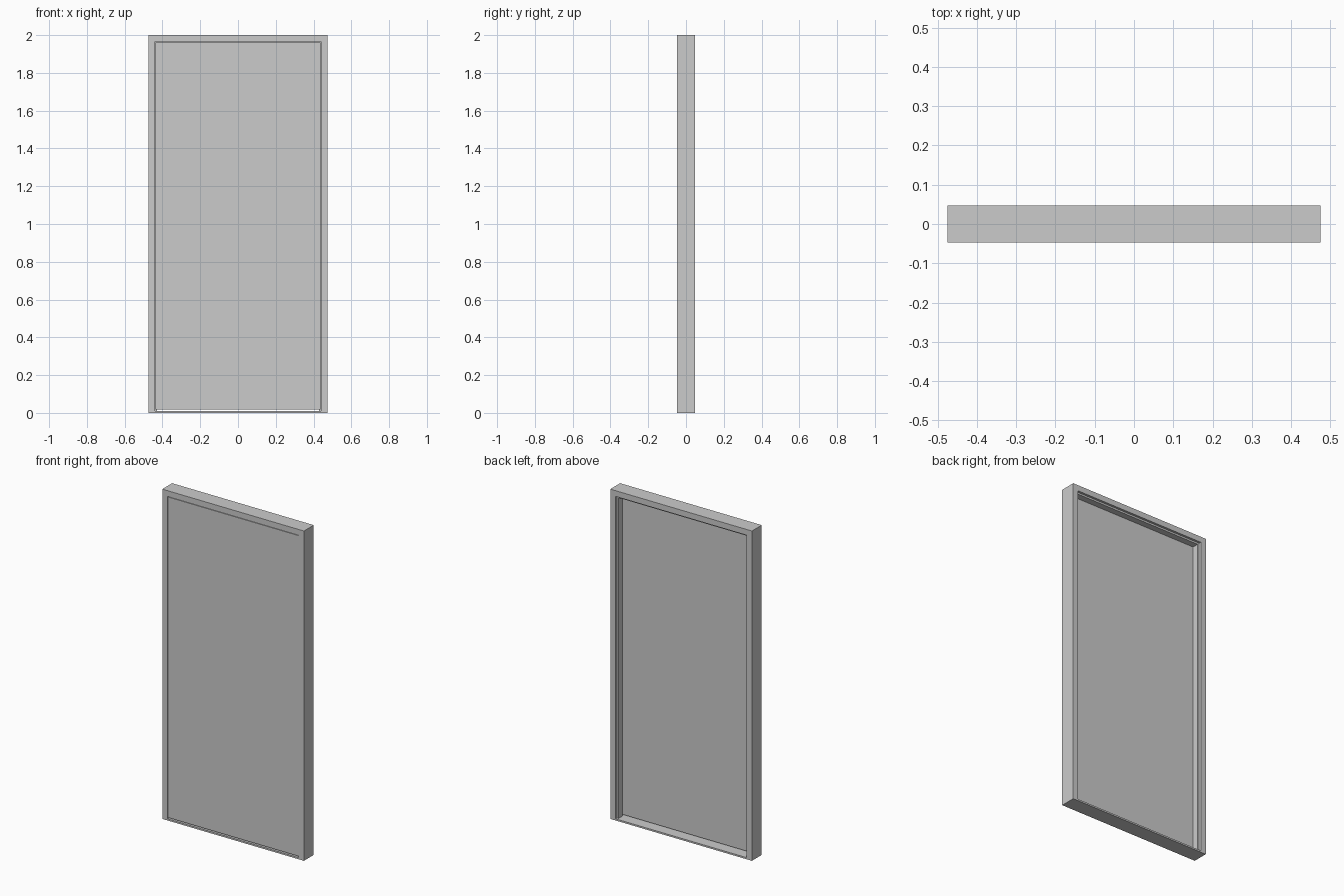
import bpy, bmesh

if "Cube" in bpy.data.objects:
    bpy.data.objects.remove(bpy.data.objects["Cube"])

W, H, D = 0.475, 2.0, 0.047   # half width, height, half depth


def finish(name, bm):
    bmesh.ops.recalc_face_normals(bm, faces=bm.faces)
    mesh = bpy.data.meshes.new(name)
    bm.to_mesh(mesh)
    bm.free()
    obj = bpy.data.objects.new(name, mesh)
    bpy.context.collection.objects.link(obj)
    return obj


def box(name, x, y0, y1, z0, z1):
    bm = bmesh.new()
    bmesh.ops.create_cube(bm, size=1)
    for v in bm.verts:
        v.co = (v.co.x * 2 * x,
                y0 + (v.co.y + 0.5) * (y1 - y0),
                z0 + (v.co.z + 0.5) * (z1 - z0))
    return finish(name, bm)


# Door frame: rebated profile (inset, depth) swept up, across and down with mitres
profile = [(0, -D), (0.035, -D), (0.035, -0.006), (0.046, -0.006),
           (0.046, 0.033), (0.035, 0.033), (0.035, D), (0, D)]
bm = bmesh.new()
rings = []
for side, top in [(-1, False), (-1, True), (1, True), (1, False)]:
    rings.append([bm.verts.new((side * (W - u), y, H - u if top else 0))
                  for u, y in profile])
n = len(profile)
for a, b in zip(rings, rings[1:]):
    for i in range(n):
        j = (i + 1) % n
        bm.faces.new((a[i], a[j], b[j], b[i]))
bm.faces.new(rings[0])
bm.faces.new(rings[-1])
finish("door_frame", bm)

# Threshold strip between the jambs
box("threshold", 0.44, -D, D, 0, 0.01)

# Door leaf, flush with the front and resting against the stop
box("door_leaf", 0.437, -D + 0.001, -0.008, 0.018, 1.962)
